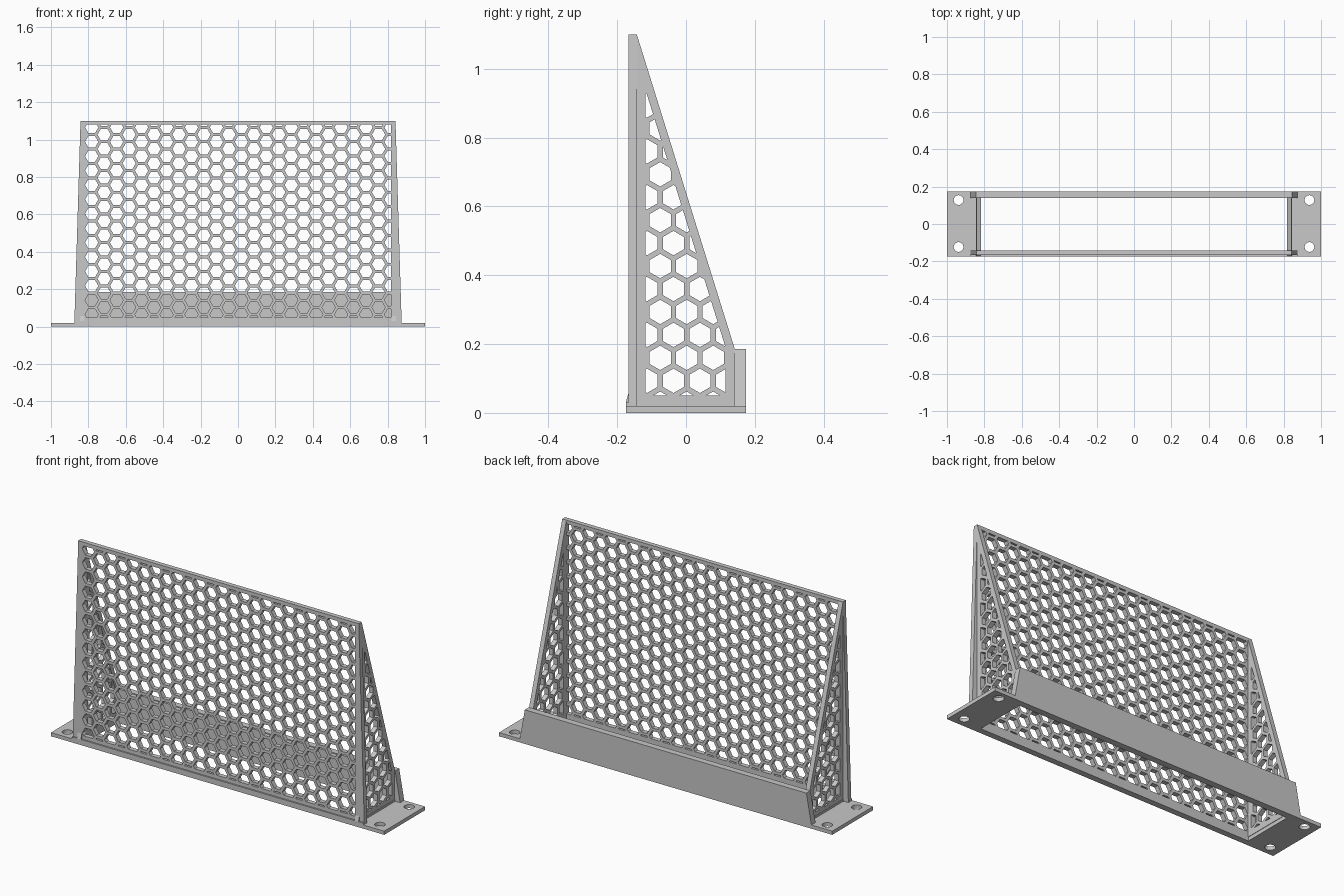
import bpy, math
from mathutils import Matrix, Vector

if "Cube" in bpy.data.objects:
    bpy.data.objects.remove(bpy.data.objects["Cube"])

grey = bpy.data.materials.new("light_grey")
grey.diffuse_color = (0.58, 0.58, 0.58, 1)
grey.use_nodes = True
grey.node_tree.nodes["Principled BSDF"].inputs["Base Color"].default_value = grey.diffuse_color

# Local (u, v, w) axes for plates lying in each plane
FLAT = Matrix.Identity(4)
FRONT = Matrix(((1, 0, 0, 0), (0, 0, -1, 0), (0, 1, 0, 0), (0, 0, 0, 1)))
SIDE = Matrix(((0, 0, 1, 0), (1, 0, 0, 0), (0, 1, 0, 0), (0, 0, 0, 1)))


def plate(name, loops, axes, centre, thickness):
    """Extrude an outline (first loop) with holes (other loops) into a plate."""
    curve = bpy.data.curves.new(name, 'CURVE')
    curve.dimensions = '2D'
    curve.fill_mode = 'BOTH'
    curve.extrude = thickness / 2
    for loop in loops:
        spline = curve.splines.new('POLY')
        spline.points.add(len(loop) - 1)
        for p, (u, v) in zip(spline.points, loop):
            p.co = (u, v, 0, 1)
        spline.use_cyclic_u = True
    ob = bpy.data.objects.new(name, curve)
    bpy.context.collection.objects.link(ob)
    bpy.ops.object.select_all(action='DESELECT')
    ob.select_set(True)
    bpy.context.view_layer.objects.active = ob
    bpy.ops.object.convert(target='MESH')
    ob = bpy.context.object
    ob.data.transform(Matrix.Translation(centre) @ axes)
    ob.data.materials.clear()
    ob.data.materials.append(grey)
    for f in ob.data.polygons:
        f.use_smooth = False
    return ob


def rect(u0, u1, v0, v1):
    return [(u0, v0), (u1, v0), (u1, v1), (u0, v1)]


def ngon(u, v, r, n, start=0.0):
    return [(u + r * math.cos(start + math.tau * i / n),
             v + r * math.sin(start + math.tau * i / n)) for i in range(n)]


def clip(poly, region):
    """Keep the part of poly inside a convex counter-clockwise region."""
    for a, b in zip(region, region[1:] + region[:1]):
        def dist(p):
            return (b[0]-a[0]) * (p[1]-a[1]) - (b[1]-a[1]) * (p[0]-a[0])
        out = []
        for p, q in zip(poly, poly[1:] + poly[:1]):
            dp, dq = dist(p), dist(q)
            if dp >= 0:
                out.append(p)
            if dp * dq < 0:
                t = dp / (dp - dq)
                out.append((p[0] + t * (q[0]-p[0]), p[1] + t * (q[1]-p[1])))
        poly = out
        if len(poly) < 3:
            return []
    return poly


def area(poly):
    return abs(sum(p[0]*q[1] - q[0]*p[1]
                   for p, q in zip(poly, poly[1:] + poly[:1]))) / 2


PITCH = 0.077
STEP = PITCH * math.sqrt(3) / 2
HEX_R = 0.0615 / math.sqrt(3)


def hex_holes(u0, v0, region, pointy):
    """Honeycomb openings trimmed to a region."""
    holes = []
    for i in range(-20, 21):
        for j in range(-20, 21):
            along, across = (j + 0.5 * (i % 2)) * PITCH, i * STEP
            u, v = (along, across) if pointy else (across, along)
            h = clip(ngon(u0 + u, v0 + v, HEX_R, 6,
                          math.pi / 6 if pointy else 0), region)
            if h and area(h) > 0.00006:
                holes.append(h)
    return holes


# Base flange with central opening and four screw holes
screws = [ngon(x, y, 0.026, 32) for x in (-0.938, 0.938) for y in (-0.123, 0.128)]
plate("base_flange", [rect(-1, 1, -0.175, 0.175), rect(-0.82, 0.82, -0.142, 0.14)] + screws,
      FLAT, (0, 0, 0.01), 0.02)

# Low rail under the front grille
plate("front_rail", [rect(-0.875, 0.875, 0.02, 0.03)], FRONT, (0, -0.1585, 0), 0.033)

# Front honeycomb grille
plate("front_grille", [rect(-0.842, 0.842, 0.02, 1.10)]
      + hex_holes(0.018, 0.6035, rect(-0.818, 0.818, 0.05, 1.08), False),
      FRONT, (0, -0.1545, 0), 0.025)

# Solid low back wall with slanted ends
plate("back_wall", [[(-0.875, 0.02), (0.875, 0.02), (0.845, 0.185), (-0.845, 0.185)]],
      FRONT, (0, 0.1575, 0), 0.035)

# Triangular side grilles
side_outline = [(-0.143, 0.02), (0.142, 0.02), (0.142, 0.185), (-0.143, 1.10)]
side_region = [(-0.118, 0.05), (0.115, 0.05), (0.115, 0.19), (-0.118, 0.94)]
side_holes = hex_holes(0.002, 0.16, side_region, True)
for s, label in ((-1, "left"), (1, "right")):
    plate(label + "_side_grille", [side_outline] + side_holes, SIDE, (s * 0.83, 0, 0), 0.025)
    # Small foot strip along the side wall
    plate(label + "_side_foot", [rect(-0.143, 0.142, 0.02, 0.03)], SIDE, (s * 0.8435, 0, 0), 0.004)
    # Tapered rib beside the front grille
    plate(label + "_front_rib", [[(s * 0.842, 0.02), (s * 0.875, 0.02), (s * 0.842, 1.10)]],
          FRONT, (0, -0.1545, 0), 0.025)
    # Little wedge at the foot of the front corner
    plate(label + "_corner_wedge", [[(-0.175, 0.03), (-0.165, 0.03), (-0.165, 0.065)]],
          SIDE, (s * 0.833, 0, 0), 0.025)
